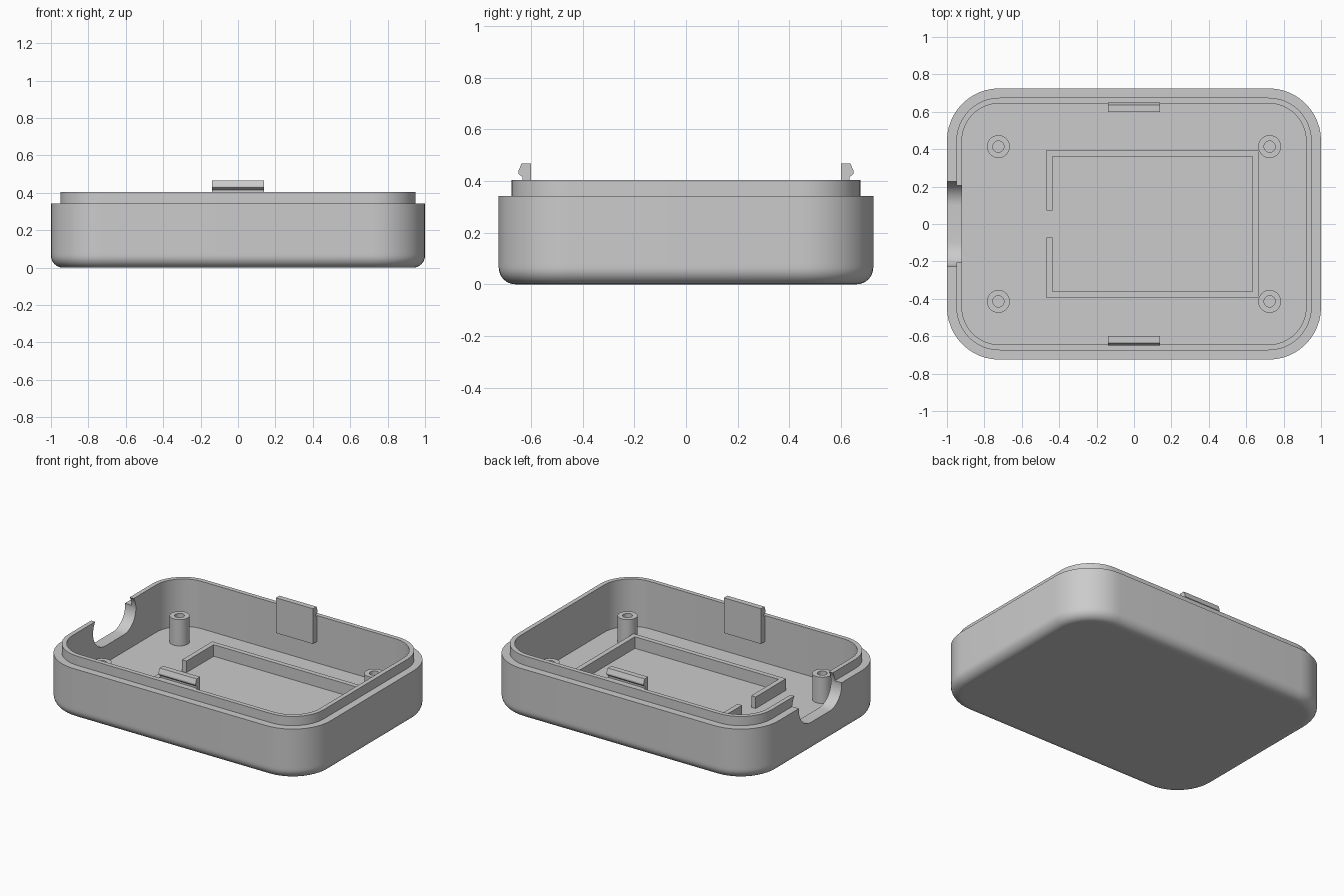
import bpy
import bmesh
from math import cos, sin, pi
from mathutils import Vector

cube = bpy.data.objects.get("Cube")
if cube:
    bpy.data.objects.remove(cube, do_unlink=True)

HALF_X, HALF_Y, CORNER = 1.0, 0.725, 0.28
FLOOR, SHOULDER, RIM = 0.085, 0.342, 0.404
FILLET = 0.065

grey = bpy.data.materials.new("plain_grey")
grey.use_nodes = True
grey.diffuse_color = (0.6, 0.6, 0.6, 1)
grey.node_tree.nodes["Principled BSDF"].inputs["Base Color"].default_value = (0.6, 0.6, 0.6, 1)


def finish(name, bm):
    """Turn a bmesh into a named grey object."""
    bmesh.ops.recalc_face_normals(bm, faces=bm.faces)
    mesh = bpy.data.meshes.new(name)
    bm.to_mesh(mesh)
    bm.free()
    mesh.materials.append(grey)
    obj = bpy.data.objects.new(name, mesh)
    bpy.context.collection.objects.link(obj)
    return obj


def smooth(obj):
    bpy.ops.object.select_all(action="DESELECT")
    obj.select_set(True)
    bpy.context.view_layer.objects.active = obj
    bpy.ops.object.shade_smooth_by_angle(angle=pi / 6)


def prism(name, points, direction):
    """Extrude a closed outline along a direction."""
    bm = bmesh.new()
    face = bm.faces.new([bm.verts.new(p) for p in points])
    moved = bmesh.ops.extrude_face_region(bm, geom=[face], use_keep_orig=True)["geom"]
    verts = [v for v in moved if isinstance(v, bmesh.types.BMVert)]
    bmesh.ops.translate(bm, verts=verts, vec=Vector(direction))
    return finish(name, bm)


def rounded_rect(hx, hy, r, steps=12):
    """Outline of a rounded rectangle, counter-clockwise."""
    points = []
    for i, (sx, sy) in enumerate([(1, 1), (-1, 1), (-1, -1), (1, -1)]):
        for k in range(steps + 1):
            a = (i + k / steps) * pi / 2
            points.append((sx * (hx - r) + r * cos(a), sy * (hy - r) + r * sin(a)))
    return points


def loft(bm, outlines, close_ends):
    """Join matching outlines of 3D points with quads."""
    rings = [[bm.verts.new(p) for p in line] for line in outlines]
    n = len(rings[0])
    pairs = list(zip(rings, rings[1:]))
    if not close_ends:
        pairs.append((rings[-1], rings[0]))
    for low, high in pairs:
        for i in range(n):
            j = (i + 1) % n
            bm.faces.new((low[i], low[j], high[j], high[i]))
    if close_ends:
        bm.faces.new(rings[0])
        bm.faces.new(rings[-1])


# Shell: filleted base, outer wall, stepped lip, hollow inside
levels = [(FILLET + 0.02, 0)]
for k in range(9):
    a = k / 8 * pi / 2
    levels.append((FILLET * (1 - sin(a)), FILLET * (1 - cos(a))))
levels += [(0, FILLET + 0.015), (0, SHOULDER), (0.05, SHOULDER), (0.05, RIM),
           (0.08, RIM), (0.08, FLOOR)]
bm = bmesh.new()
loft(bm, [[(x, y, z) for x, y in rounded_rect(HALF_X - d, HALF_Y - d, CORNER - d)]
          for d, z in levels], True)
shell = finish("case_shell", bm)

# Rounded cable opening through the right wall
slot = [(-1.1, y, z + 0.33) for y, z in rounded_rect(0.228, 0.13, 0.1299)]
cutter = prism("opening_cutter", slot, (0.25, 0, 0))
cutter.hide_render = True
cut = shell.modifiers.new("opening", "BOOLEAN")
cut.operation = "DIFFERENCE"
cut.solver = "EXACT"
cut.object = cutter
bpy.context.view_layer.objects.active = shell
bpy.ops.object.modifier_apply(modifier=cut.name)
bpy.data.objects.remove(cutter, do_unlink=True)
smooth(shell)

# Hollow screw posts in the four corners
for side, sx in (("left", 1), ("right", -1)):
    for end, sy in (("front", -1), ("back", 1)):
        bm = bmesh.new()
        section = [(0.061, FLOOR - 0.01), (0.061, 0.262), (0.03, 0.262), (0.03, FLOOR - 0.01)]
        loft(bm, [[(sx * 0.725 + r * cos(i * pi / 16), sy * 0.414 + r * sin(i * pi / 16), z)
                   for i in range(32)] for r, z in section], False)
        smooth(finish(f"screw_post_{end}_{side}", bm))

# Low fence around the board, open in the middle of the right side
T = 0.033
GAP = 0.073
outer = [(-0.468, GAP), (-0.468, 0.395), (0.667, 0.395)]
inner = [(0.667 - T, 0.395 - T), (-0.468 + T, 0.395 - T), (-0.468 + T, GAP)]
fence = outer + [(x, -y) for x, y in reversed(outer)]
fence += [(x, -y) for x, y in reversed(inner)] + inner
prism("board_fence", [(x, y, FLOOR - 0.01) for x, y in fence], (0, 0, 0.088))

# Snap clips with a hooked head on the front and back walls
hook = [(0.60, 0.23), (0.65, 0.23), (0.65, 0.403), (0.633, 0.403), (0.633, 0.415),
        (0.649, 0.428), (0.649, 0.438), (0.637, 0.467), (0.60, 0.467)]
for end, sy in (("front", -1), ("back", 1)):
    prism(f"snap_clip_{end}", [(-0.138, sy * y, z) for y, z in hook], (0.276, 0, 0))
